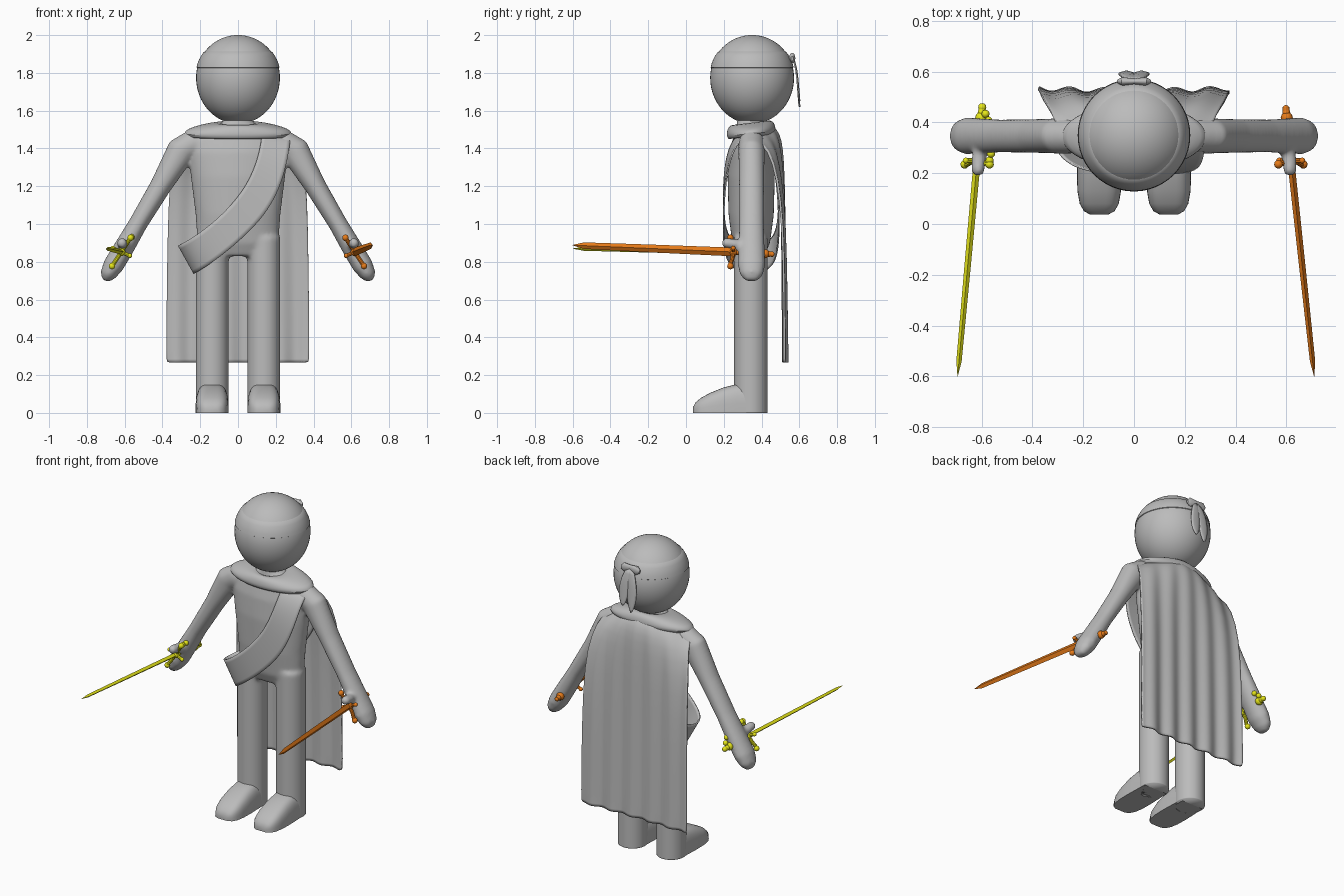
import bpy, bmesh, math
from mathutils import Vector

cube = bpy.data.objects.get("Cube")
if cube:
    bpy.data.objects.remove(cube, do_unlink=True)


def material(name, rgb):
    m = bpy.data.materials.new(name)
    m.use_nodes = True
    m.diffuse_color = (*rgb, 1)
    m.node_tree.nodes["Principled BSDF"].inputs["Base Color"].default_value = (*rgb, 1)
    return m


GREY = material("plain grey", (0.5, 0.5, 0.5))
YELLOW = material("sword yellow", (0.8, 0.8, 0.01))
ORANGE = material("sword orange", (0.8, 0.2, 0.01))
AXIS_Y = 0.345


def loft(bm, rings, closed=True, cap=True):
    """Bridge a list of point rings with quads."""
    rows = [[bm.verts.new(p) for p in ring] for ring in rings]
    n = len(rows[0])
    for a, b in zip(rows, rows[1:]):
        for i in range(n if closed else n - 1):
            j = (i + 1) % n
            bm.faces.new((a[i], a[j], b[j], b[i]))
    if cap:
        bm.faces.new(rows[0][::-1])
        bm.faces.new(rows[-1])


def tube(bm, pts, n=24):
    """Sweep an ellipse along (x, y, z, radius_a, radius_b) points."""
    rings = []
    for k, p in enumerate(pts):
        t = Vector(pts[min(k + 1, len(pts) - 1)][:3]) - Vector(pts[max(k - 1, 0)][:3])
        t.normalize()
        b = Vector((0, 0, 1)) if abs(t.y) > 0.7 else Vector((0, 1, 0))
        a = t.cross(b).normalized()
        b = a.cross(t)
        angles = [2 * math.pi * i / n for i in range(n)]
        rings.append([Vector(p[:3]) + a * p[3] * math.cos(w) + b * p[4] * math.sin(w) for w in angles])
    loft(bm, rings)


def ball(bm, c, r):
    geo = bmesh.ops.create_uvsphere(bm, u_segments=12, v_segments=8, radius=r)
    bmesh.ops.translate(bm, verts=geo["verts"], vec=c)


def finish(name, bm, mat, angle=40):
    bmesh.ops.recalc_face_normals(bm, faces=bm.faces)
    me = bpy.data.meshes.new(name)
    bm.to_mesh(me)
    bm.free()
    me.materials.append(mat)
    ob = bpy.data.objects.new(name, me)
    bpy.context.collection.objects.link(ob)
    bpy.ops.object.select_all(action="DESELECT")
    ob.select_set(True)
    bpy.context.view_layer.objects.active = ob
    bpy.ops.object.shade_smooth_by_angle(angle=math.radians(angle))
    return ob


def thicken(ob, t, levels=0):
    if levels:
        ob.modifiers.new("round", "SUBSURF").levels = levels
        ob.modifiers["round"].render_levels = levels
    sol = ob.modifiers.new("thickness", "SOLIDIFY")
    sol.thickness, sol.offset = t, 0


# Body: torso, arms and legs fused into one skin
bm = bmesh.new()
tube(bm, [(0, AXIS_Y, z, rx, ry) for z, rx, ry in (
    (0.83, 0.19, 0.07), (0.9, 0.215, 0.1), (1.05, 0.225, 0.12), (1.25, 0.25, 0.125),
    (1.38, 0.265, 0.115), (1.46, 0.245, 0.095), (1.51, 0.15, 0.08), (1.54, 0.075, 0.075),
    (1.6, 0.07, 0.07))], 40)
for s in (-1, 1):
    tube(bm, [(s * 0.137, 0.343, z, 0.088, 0.09) for z in (-0.08, 0.3, 0.6, 0.93)])
    tube(bm, [(s * x, 0.347, z, ra, rb) for x, z, ra, rb in (
        (0.17, 1.43, 0.06, 0.06), (0.24, 1.425, 0.075, 0.07), (0.3, 1.39, 0.078, 0.07),
        (0.41, 1.2, 0.057, 0.067), (0.53, 1.0, 0.05, 0.066), (0.6, 0.88, 0.054, 0.07),
        (0.66, 0.78, 0.055, 0.073), (0.69, 0.73, 0.042, 0.06), (0.703, 0.7, 0.02, 0.03))])
    tube(bm, [(s * x, y, z, r, r) for x, y, z, r in (
        (0.6, 0.33, 0.87, 0.03), (0.612, 0.25, 0.895, 0.029), (0.615, 0.205, 0.9, 0.027),
        (0.615, 0.188, 0.9, 0.014))], 16)
body = finish("body", bm, GREY)
remesh = body.modifiers.new("fuse", "REMESH")
remesh.mode, remesh.voxel_size = "VOXEL", 0.011
remesh.use_smooth_shade = True
relax = body.modifiers.new("relax", "SMOOTH")
relax.factor, relax.iterations = 0.5, 8
graph = bpy.context.evaluated_depsgraph_get()
fused = bpy.data.meshes.new_from_object(body.evaluated_get(graph))
body.modifiers.clear()
bm = bmesh.new()
bm.from_mesh(fused)
cut = bmesh.ops.bisect_plane(bm, geom=bm.verts[:] + bm.edges[:] + bm.faces[:],
                             plane_co=(0, 0, 0), plane_no=(0, 0, 1), clear_inner=True)
bmesh.ops.holes_fill(bm, edges=[e for e in cut["geom_cut"] if isinstance(e, bmesh.types.BMEdge)])
bm.to_mesh(fused)
bm.free()
body.data = fused

# Feet: domed sections along the shoe
for side, s in (("left", 1), ("right", -1)):
    bm = bmesh.new()
    rings = []
    for y, w, h in ((0.36, 0.082, 0.155), (0.27, 0.086, 0.152), (0.2, 0.088, 0.135), (0.13, 0.086, 0.107),
                    (0.08, 0.077, 0.08), (0.05, 0.06, 0.055), (0.037, 0.035, 0.03)):
        ring = []
        for i in range(21):
            c, q = math.cos(math.pi * i / 20), math.sin(math.pi * i / 20)
            ring.append((s * 0.137 + w * math.copysign(abs(c) ** 0.6, c), y, h * max(q, 0) ** 0.6))
        rings.append(ring)
    loft(bm, rings)
    finish(side + "_foot", bm, GREY, 50)

# Head, drawn down slightly toward the neck
bm = bmesh.new()
bmesh.ops.create_uvsphere(bm, u_segments=48, v_segments=32, radius=0.222)
for v in bm.verts:
    v.co.z *= 1.015 if v.co.z > 0 else 1.1
    v.co += Vector((0, 0.35, 1.775))
finish("head", bm, GREY)

# Headband hugging the skull
bm = bmesh.new()
rings = []
for z, lift in ((1.825, -0.004), (1.829, 0.004), (1.85, 0.005), (1.87, 0.005), (1.89, 0.005), (1.911, 0.004), (1.915, -0.004)):
    r = math.sqrt(0.222 ** 2 - ((z - 1.775) / 1.015) ** 2) + lift
    rings.append([(r * math.cos(w), 0.35 + r * math.sin(w), z)
                  for w in (2 * math.pi * i / 64 for i in range(64))])
loft(bm, rings, cap=False)
finish("headband", bm, GREY)

# Knot and two hanging tails
bm = bmesh.new()
tube(bm, [(x, 0.562, 1.885 - abs(x) * 0.15, r, r * 0.6) for x, r in (
    (-0.065, 0.012), (-0.045, 0.028), (0, 0.018), (0.045, 0.028), (0.065, 0.012))], 16)
finish("headband_knot", bm, GREY)
for side, s in (("left", 1), ("right", -1)):
    bm = bmesh.new()
    loft(bm, [[(s * (x - w), y, z), (s * x, y + 0.006, z), (s * (x + w), y, z)] for x, y, z, w in (
        (0.005, 0.565, 1.88, 0.02), (0.02, 0.583, 1.82, 0.03), (0.03, 0.59, 1.74, 0.035),
        (0.03, 0.596, 1.67 + 0.01 * s, 0.025), (0.03, 0.598, 1.635 + 0.015 * s, 0.004))],
        closed=False, cap=False)
    thicken(finish(side + "_headband_tail", bm, GREY), 0.007, 1)

# Cape with soft folds
bm = bmesh.new()
rings = []
for k, (z, hw, yc, ye) in enumerate((
        (1.535, 0.12, 0.42, 0.34), (1.515, 0.24, 0.46, 0.32), (1.475, 0.3, 0.49, 0.37),
        (1.4, 0.325, 0.505, 0.44), (1.25, 0.36, 0.512, 0.49), (1.0, 0.37, 0.515, 0.52),
        (0.62, 0.375, 0.52, 0.527), (0.29, 0.378, 0.523, 0.53), (0.268, 0.374, 0.523, 0.53))):
    ring = []
    for i in range(41):
        u = i / 20 - 1
        fold = 0.0014 * k * math.sin(u * 17 + 0.6)
        ring.append((u * hw, yc + (ye - yc) * u * u + fold, z - (0.03 * u * u if k < 3 else 0)))
    rings.append(ring)
loft(bm, rings, closed=False, cap=False)
thicken(finish("cape", bm, GREY, 80), 0.012, 1)

# Collar of the cape draped round the neck
bm = bmesh.new()
rings = []
for rx, ry, z in ((0.075, 0.075, 1.525), (0.11, 0.1, 1.535), (0.2, 0.118, 1.52),
                  (0.27, 0.124, 1.497), (0.283, 0.126, 1.478), (0.265, 0.115, 1.465)):
    rings.append([(rx * math.cos(w), 0.345 + ry * math.sin(w), z - 0.012 * math.sin(-w))
                  for w in (2 * math.pi * i / 48 for i in range(48))])
loft(bm, rings, cap=False)
thicken(finish("cape_collar", bm, GREY, 60), 0.01, 1)

# Sash from the left shoulder to the right hip
front = (((0.13, 1.5), (0.28, 1.47), 0.07), ((0.115, 1.37), (0.255, 1.28), 0.133),
         ((0.045, 1.19), (0.17, 1.07), 0.147), ((-0.1, 1.03), (0.0, 0.9), 0.147),
         ((-0.24, 0.925), (-0.15, 0.785), 0.125), ((-0.318, 0.885), (-0.235, 0.735), 0.05))
loop = [(a, b, -d) for a, b, d in front] + [(a, b, d) for a, b, d in reversed(front)]
bm = bmesh.new()
loft(bm, [[(a[0], AXIS_Y + d, a[1]) for a, b, d in loop],
          [(b[0], AXIS_Y + d, b[1]) for a, b, d in loop]], cap=False)
for e in bm.edges:
    if e.is_boundary:
        e.smooth = True
thicken(finish("sash", bm, GREY, 100), 0.008, 3)


# Swords: blade, curved guard, grip and beaded pommel
def sword(name, mat, s, tip, depth, width, bow):
    bm = bmesh.new()
    hilt, pommel, tip = Vector((s * 0.618, 0.25, 0.852)), Vector((s * 0.598, 0.46, 0.84)), Vector(tip)
    blade = [(*hilt.lerp(tip, t), width * r, depth * r) for t, r in (
        (0, 1), (0.5, 0.9), (0.93, 0.75), (1, 0.05))]
    tube(bm, blade, 4)
    tube(bm, [(*hilt.lerp(pommel, t), 0.014, 0.014) for t in (0, 0.5, 1)], 12)
    for t, r in ((0, 0.022), (0.8, 0.024), (0.9, 0.016), (0.98, 0.013)):
        ball(bm, hilt.lerp(pommel, t), r)
    arm = Vector((-s * 0.049, 0, 0.075))
    tube(bm, [(*(hilt + arm * k + Vector((0, -0.02 * k * k, 0))), 0.011, 0.011)
              for k in (-1, -0.5, 0, 0.5, 1)], 10)
    for k in (-1, 1):
        ball(bm, hilt + arm * k + Vector((0, -0.015, 0)), 0.017)
        ball(bm, hilt + Vector((s * 0.045 * k, 0, 0.02 * k)), 0.012)
    tube(bm, [(*(hilt + Vector((s * 0.045 * k, 0, 0.02 * k))), 0.01, 0.01) for k in (-1, 0, 1)], 8)
    if bow:
        for i in range(9):
            t = i / 8
            p = (hilt + arm).lerp(pommel, t) + arm * 0.5 * math.sin(math.pi * t)
            ball(bm, p, 0.016)
    finish(name, bm, mat, 35)


sword("right_sword", YELLOW, -1, (-0.695, -0.6, 0.87), 0.014, 0.014, True)
sword("left_sword", ORANGE, 1, (0.71, -0.6, 0.888), 0.023, 0.014, False)
